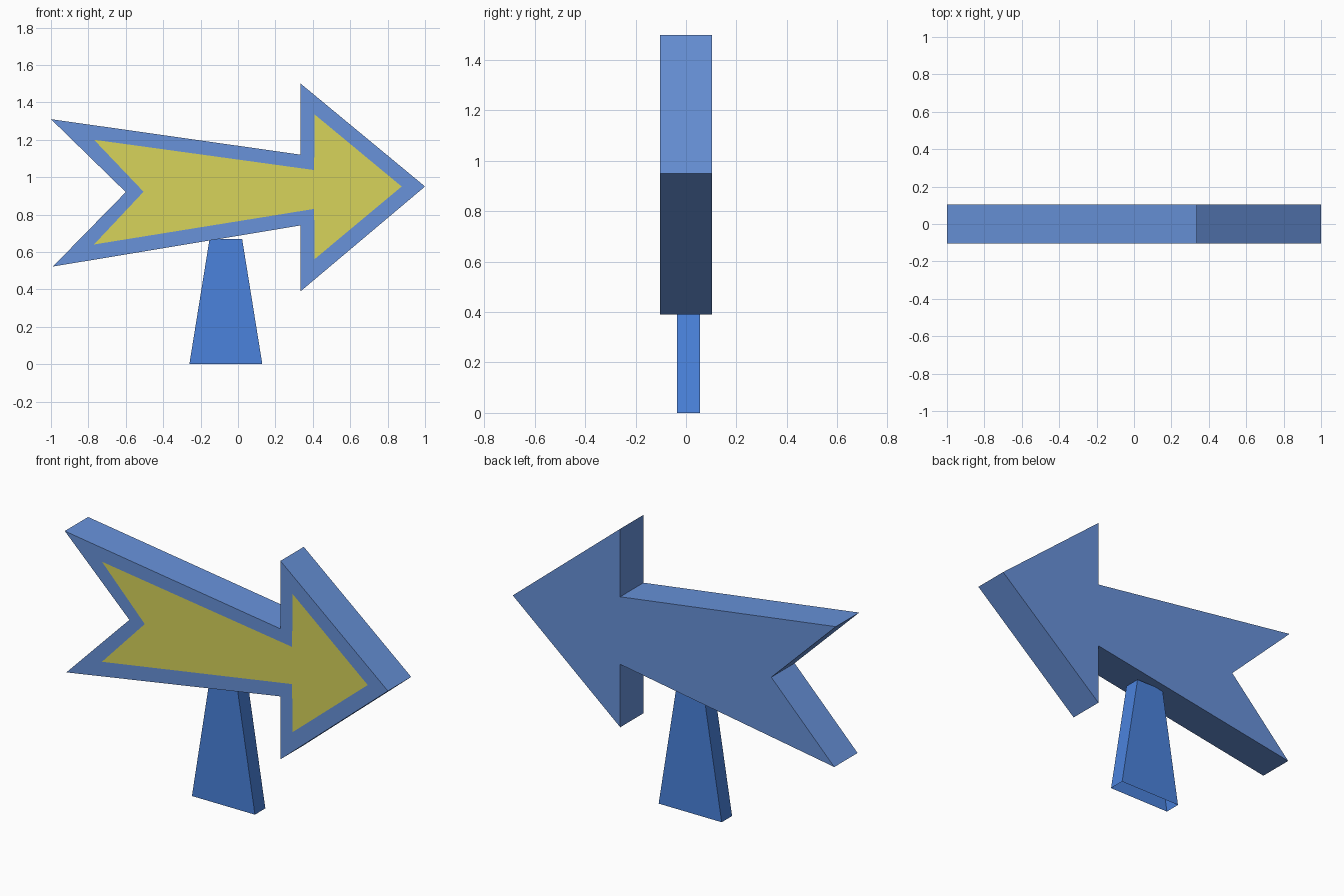
import bpy
import bmesh

if "Cube" in bpy.data.objects:
    bpy.data.objects.remove(bpy.data.objects["Cube"])


def material(name, rgb):
    mat = bpy.data.materials.new(name)
    mat.diffuse_color = (*rgb, 1.0)
    mat.use_nodes = True
    mat.node_tree.nodes["Principled BSDF"].inputs["Base Color"].default_value = mat.diffuse_color
    return mat


def finish(bm, name, mats):
    bmesh.ops.recalc_face_normals(bm, faces=bm.faces[:])
    mesh = bpy.data.meshes.new(name)
    bm.to_mesh(mesh)
    bm.free()
    for mat in mats:
        mesh.materials.append(mat)
    obj = bpy.data.objects.new(name, mesh)
    bpy.context.collection.objects.link(obj)
    return obj


def loop(bm, profile, y):
    return [bm.verts.new((x, y, z)) for x, z in profile]


def bridge(bm, a, b):
    n = len(a)
    for i in range(n):
        j = (i + 1) % n
        bm.faces.new((a[i], a[j], b[j], b[i]))


border_blue = material("soft blue", (0.138, 0.288, 0.70))
panel_yellow = material("yellow", (0.68, 0.655, 0.105))
post_blue = material("strong blue", (0.069, 0.224, 0.716))

# Arrow board: extruded outline with a yellow panel cut into the front face
outline = [(-1, 1.31), (0.335, 1.12), (0.335, 1.5), (1, 0.95),
           (0.335, 0.39), (0.335, 0.742), (-0.99, 0.522), (-0.6, 0.92)]
panel = [(-0.77, 1.2), (0.407, 1.038), (0.41, 1.335), (0.875, 0.95),
         (0.41, 0.562), (0.407, 0.83), (-0.77, 0.64), (-0.505, 0.922)]
half = 0.103
bm = bmesh.new()
front, back = loop(bm, outline, -half), loop(bm, outline, half)
inner = loop(bm, panel, -half)
bridge(bm, front, back)
bridge(bm, front, inner)
bm.faces.new(back)
bm.faces.new(inner).material_index = 1
finish(bm, "arrow_board", [border_blue, panel_yellow])

# Tapered post: four walls, open underneath and where it meets the board
bm = bmesh.new()
rings = []
for z, x0, x1 in ((0, -0.26, 0.13), (0.67, -0.152, 0.022)):
    rings.append([bm.verts.new((x, y, z)) for x, y in
                  ((x0, -0.036), (x1, -0.036), (x1, 0.056), (x0, 0.056))])
bridge(bm, *rings)
finish(bm, "post", [post_blue])
